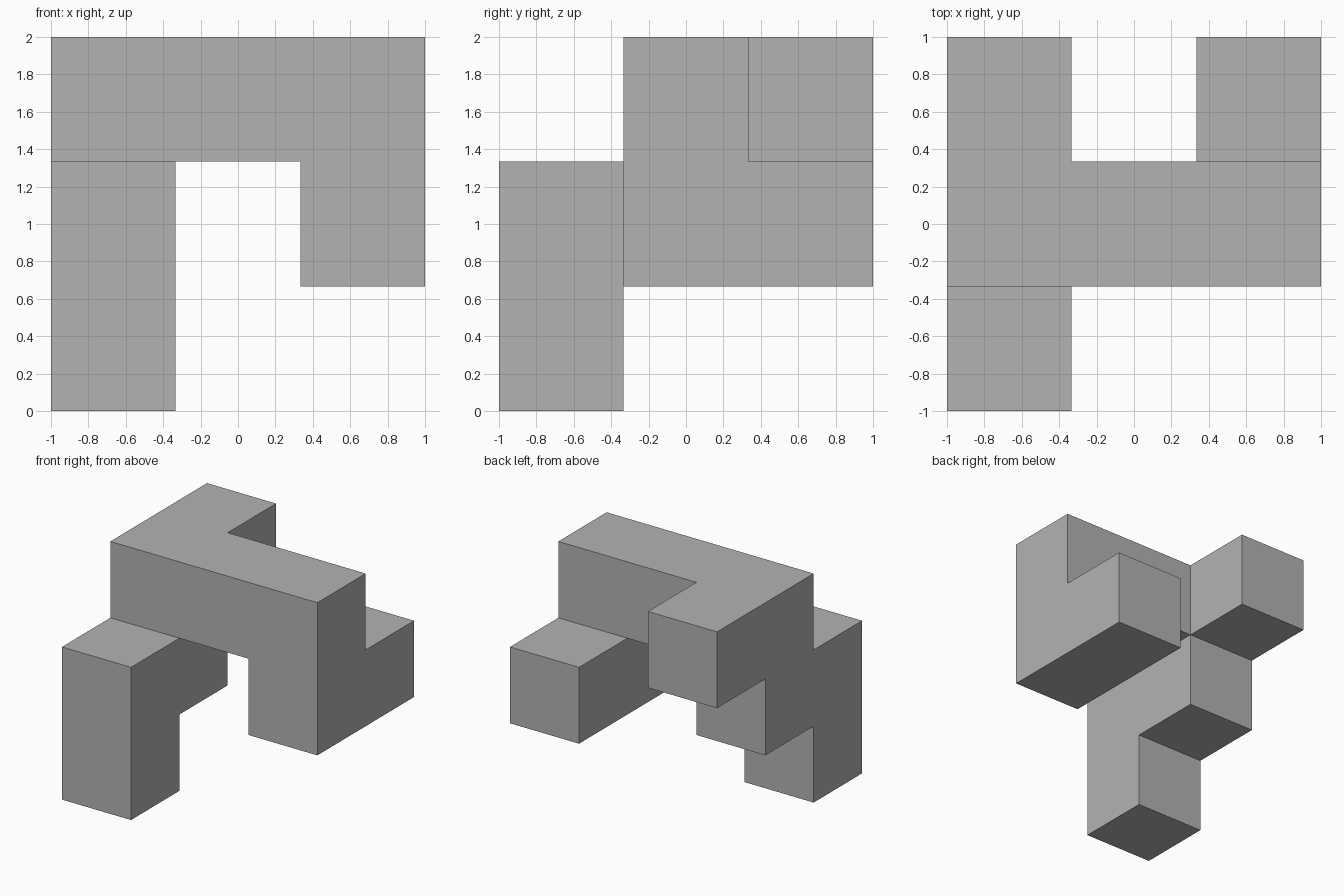
import bpy
import bmesh
from mathutils import Matrix, Vector

cube = bpy.data.objects.get("Cube")
if cube:
    bpy.data.objects.remove(cube, do_unlink=True)

UNIT = 2 / 3  # edge of one block

# Blocks of the piece, as (column, row, layer) on a 3 x 3 x 3 lattice
beam = [(x, 0, 2) for x in (-1, 0, 1)]
back_arm = [(-1, 1, 2)]
left_leg = [(1, 0, 1), (1, 1, 1)]
right_leg = [(-1, 0, 1), (-1, -1, 1), (-1, -1, 0)]
cells = beam + back_arm + left_leg + right_leg

# One cube per block
bm = bmesh.new()
for x, y, layer in cells:
    centre = Vector((x, y, layer + 0.5)) * UNIT
    bmesh.ops.create_cube(bm, size=UNIT, matrix=Matrix.Translation(centre))

# Fuse the blocks: drop the walls between neighbours, weld, merge flat areas
by_place = {}
for face in bm.faces:
    key = tuple(round(c, 3) for c in face.calc_center_median())
    by_place.setdefault(key, []).append(face)
inner = [f for group in by_place.values() if len(group) > 1 for f in group]
bmesh.ops.delete(bm, geom=inner, context='FACES')
bmesh.ops.remove_doubles(bm, verts=bm.verts, dist=0.001)
bmesh.ops.dissolve_limit(bm, angle_limit=0.01, verts=bm.verts, edges=bm.edges)
bmesh.ops.recalc_face_normals(bm, faces=bm.faces)

mesh = bpy.data.meshes.new("puzzle_block")
bm.to_mesh(mesh)
bm.free()
piece = bpy.data.objects.new("puzzle_block", mesh)
bpy.context.collection.objects.link(piece)

# Plain grey finish
grey = bpy.data.materials.new("grey")
grey.use_nodes = True
colour = (0.45, 0.45, 0.45, 1)
grey.diffuse_color = colour
for node in grey.node_tree.nodes:
    if node.type == 'BSDF_PRINCIPLED':
        node.inputs["Base Color"].default_value = colour
mesh.materials.append(grey)
